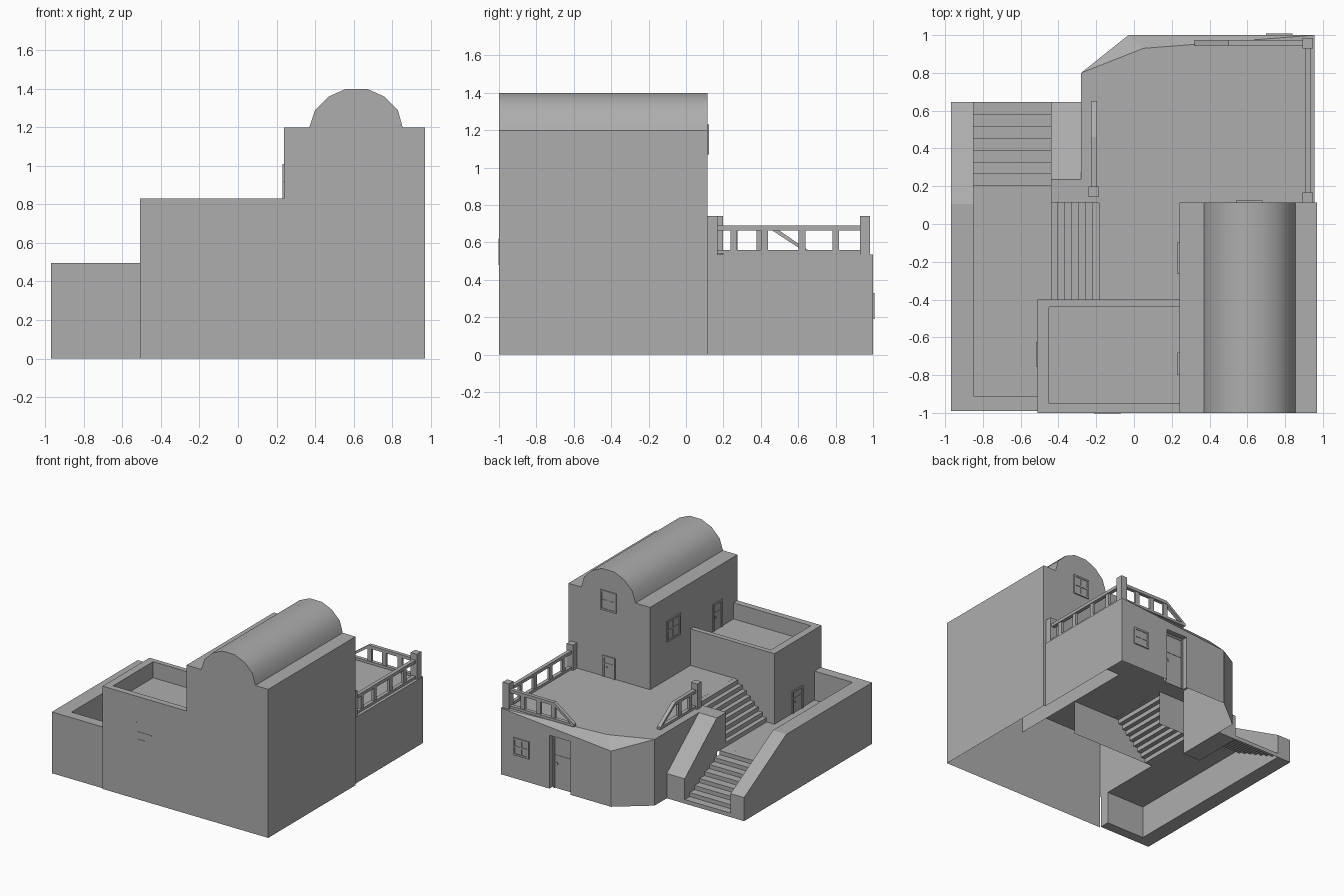
import bpy, bmesh
from mathutils import Vector

if "Cube" in bpy.data.objects:
    bpy.data.objects.remove(bpy.data.objects["Cube"])

mat = bpy.data.materials.new("plain_grey")
mat.diffuse_color = (0.42, 0.42, 0.42, 1)
mat.use_nodes = True
mat.node_tree.nodes["Principled BSDF"].inputs["Base Color"].default_value = mat.diffuse_color


def make(name, polys):
    """Object from a list of polygons, welded, with consistent normals."""
    bm = bmesh.new()
    for p in polys:
        bm.faces.new([bm.verts.new(v) for v in p])
    bmesh.ops.remove_doubles(bm, verts=bm.verts, dist=0.0005)
    bmesh.ops.recalc_face_normals(bm, faces=bm.faces)
    me = bpy.data.meshes.new(name)
    bm.to_mesh(me)
    bm.free()
    me.materials.append(mat)
    ob = bpy.data.objects.new(name, me)
    bpy.context.collection.objects.link(ob)
    return ob


def ribbon(pts, off):
    """Quads swept from an open line of points."""
    o = Vector(off)
    pts = [Vector(p) for p in pts]
    return [[a, b, b + o, a + o] for a, b in zip(pts, pts[1:])]


def prism(pts, off):
    """Closed solid swept from a polygon."""
    o = Vector(off)
    return (ribbon(list(pts) + [pts[0]], off)
            + [list(pts), [Vector(p) + o for p in pts]])


def box(x0, x1, y0, y1, z0, z1):
    return prism([(x0, y0, z0), (x1, y0, z0), (x1, y1, z0), (x0, y1, z0)],
                 (0, 0, z1 - z0))


def wall(a, b, z0, z1):
    return [(a[0], a[1], z0), (b[0], b[1], z0), (b[0], b[1], z1), (a[0], a[1], z1)]


def flat(pts, z):
    return [(x, y, z) for x, y in pts]


FLOOR, TERR, ROOF = 0.26, 0.535, 0.70

# Barrel-vaulted tower, open underneath
arch = [(.37, 1.2), (.40, 1.29), (.47, 1.36), (.56, 1.4),
        (.67, 1.4), (.76, 1.36), (.83, 1.29), (.855, 1.2)]
line = [(.24, TERR), (.24, 1.2)] + arch + [(.97, 1.2), (.97, 0)]
tower = ribbon([(x, -1, z) for x, z in line], (0, 1.115, 0))
tower.append([(x, -1, z) for x, z in line + [(.24, 0)]])
tower.append([(x, .115, z) for x, z in line + [(.955, 0), (.955, TERR)]])
tower = make("vaulted_tower", tower)
bpy.context.view_layer.objects.active = tower
tower.select_set(True)
bpy.ops.object.shade_smooth_by_angle()
tower.select_set(False)

# Middle block with a parapet round a sunken roof
outer = [(.24, -1), (-.51, -1), (-.51, -.4), (.24, -.4)]
inner = [(.24, -.95), (-.45, -.95), (-.45, -.44), (.24, -.44)]
block = [wall(outer[0], outer[1], 0, .83),
         wall(outer[1], outer[2], FLOOR, .83),
         wall(outer[2], outer[3], FLOOR, .83),
         flat(inner, ROOF)]
for i in range(3):
    block.append(wall(inner[i], inner[i + 1], ROOF, .83))
    block.append(flat([outer[i], outer[i + 1], inner[i + 1], inner[i]], .83))
make("middle_block", block)

# Courtyard walls and floor
make("courtyard_side_wall", prism(
    [(-.97, y, z) for y, z in [(-.99, 0), (.645, 0), (.645, .19), (.105, .495), (-.99, .495)]],
    (.12, 0, 0)))
make("courtyard_front_wall", box(-.85, -.51, -.99, -.91, 0, .495))
make("courtyard_floor", [flat([(-.85, -.91), (-.51, -.91), (-.51, -.4),
                               (-.44, -.4), (-.44, .14), (-.85, .14)], FLOOR)])
make("stair_banister_wall", prism(
    [(-.44, y, z) for y, z in [(.235, 0), (.645, 0), (.645, .2), (.235, TERR)]],
    (.16, 0, 0)))


# Flights of stairs as stepped sheets
def stairs(name, start, step, rise, width, n=8):
    p, pts = Vector(start), [Vector(start)]
    for _ in range(n):
        for d in ((0, 0, rise), step):
            p = p + Vector(d)
            pts.append(p)
    make(name, ribbon(pts, width))


stairs("lower_stairs", (-.85, .645, 0), (0, -.0631, 0), FLOOR / 8, (.41, 0, 0))
stairs("upper_stairs", (-.44, -.4, FLOOR), (.0362, 0, 0), (TERR - FLOOR) / 8, (0, .515, 0))

# Terrace with cut corner, sloped edge and a door recess in the back wall
top = [(.955, .115), (.955, 1), (.05, .93), (-.28, .8), (-.28, .235), (-.44, .235),
       (-.44, .115), (-.15, .115), (-.15, -.4), (.24, -.4), (.24, .115)]
edge = lambda x: .45 + (x + .03) / .985 * .085
DL, DR, DT, DY = .33, .52, .43, .96
corner, tip, fold = (-.03, 1, .45), (.955, 1, TERR), (.05, .93, TERR)
terrace = [flat(top, TERR), [(-.28, .8, TERR), corner, fold], [fold, corner, tip],
           wall(top[0], top[1], 0, TERR),
           wall(top[3], top[4], 0, TERR),
           wall(top[5], top[6], FLOOR, TERR),
           wall(top[6], top[7], FLOOR, TERR),
           [(-.28, .8, 0), (-.03, 1, 0), corner, (-.28, .8, TERR)]]
for a, b, z in ((-.03, DL, 0), (DL, DR, DT), (DR, .955, 0)):
    terrace.append([(a, 1, z), (b, 1, z), (b, 1, edge(b)), (a, 1, edge(a))])
terrace += [wall((DL, 1), (DL, DY), 0, DT), wall((DR, 1), (DR, DY), 0, DT),
            wall((DL, DY), (DR, DY), 0, DT),
            flat([(DL, 1), (DR, 1), (DR, DY), (DL, DY)], DT)]
make("terrace", terrace)

# Railings: posts, rails, balusters, and sloped rail ends
for i, (x, y) in enumerate([(.92, .14), (.92, .957), (-.212, .17)]):
    make(f"railing_post_{i + 1}", box(x - .028, x + .028, y - .028, y + .028, TERR, .74))
LO0, LO1, HI0, HI1 = .54, .56, .665, .69

side = []
for z0, z1 in ((LO0, LO1), (HI0, HI1)):
    side += box(.907, .937, .16, .94, z0, z1)
for y in (.255, .42, .62, .80):
    side += box(.912, .932, y - .018, y + .018, LO1, HI0)
make("right_railing", side)

back = box(.32, .90, .945, .975, LO0, LO1) + box(.5, .90, .945, .975, HI0, HI1)
back += prism([(.5, .945, HI0), (.5, .945, HI1), (.32, .945, LO1), (.32, .945, LO0)],
              (0, .03, 0))
for x in (.78, .64, .51):
    back += box(x - .018, x + .018, .95, .97, LO1, HI0)
make("back_railing", back)

left = box(-.227, -.197, .19, .65, LO0, LO1) + box(-.227, -.197, .19, .46, HI0, HI1)
left += prism([(-.227, .46, HI0), (-.227, .46, HI1), (-.227, .65, LO1), (-.227, .65, LO0)],
              (.03, 0, 0))
for y in (.257, .395):
    left += box(-.222, -.202, y - .018, y + .018, LO1, HI0)
make("stair_side_railing", left)


# Windows and doors: thin framed plates on the walls
def opening(name, axis, at, out, u, z0, w, h, door=False):
    polys = []

    def bar(u0, u1, a, b, t):
        lo, hi = sorted((at, at + out * t))
        polys.extend(box(lo, hi, u0, u1, a, b) if axis == 'x' else box(u0, u1, lo, hi, a, b))
    f, l, r, z1 = .014, u - w / 2, u + w / 2, z0 + h
    bar(l, r, z0, z1, .003)
    bar(l, l + f, z0, z1, .009)
    bar(r - f, r, z0, z1, .009)
    bar(l, r, z1 - f, z1, .009)
    if door:
        bar(l, r, z0 + h * .62, z0 + h * .62 + .008, .006)
        bar(r - .04, r - .025, z0 + h * .45, z0 + h * .5, .009)
    else:
        bar(l, r, z0, z0 + f, .009)
        bar(u - .006, u + .006, z0, z1, .007)
        bar(l, r, z0 + h / 2 - .006, z0 + h / 2 + .006, .007)
    make(name, polys)


opening("tower_back_window", 'y', .115, 1, .61, 1.07, .14, .16)
opening("tower_back_door", 'y', .115, 1, .605, TERR, .11, .17, True)
opening("tower_side_window", 'x', .24, -1, -.18, .84, .17, .17)
opening("tower_roof_door", 'x', .24, -1, -.74, ROOF, .12, .22, True)
opening("block_door", 'x', -.51, -1, -.69, FLOOR, .13, .18, True)
opening("terrace_window", 'y', 1, 1, .77, .19, .14, .14)
opening("terrace_door", 'y', DY, 1, (DL + DR) / 2, 0, .17, .42, True)

# Faint glazing bars of the front window
make("front_window_bars", box(-.212, -.202, -1.003, -1, .48, .62)
     + box(-.205, -.07, -1.003, -1, .54, .548)
     + box(-.205, -.13, -1.003, -1, .48, .487))
